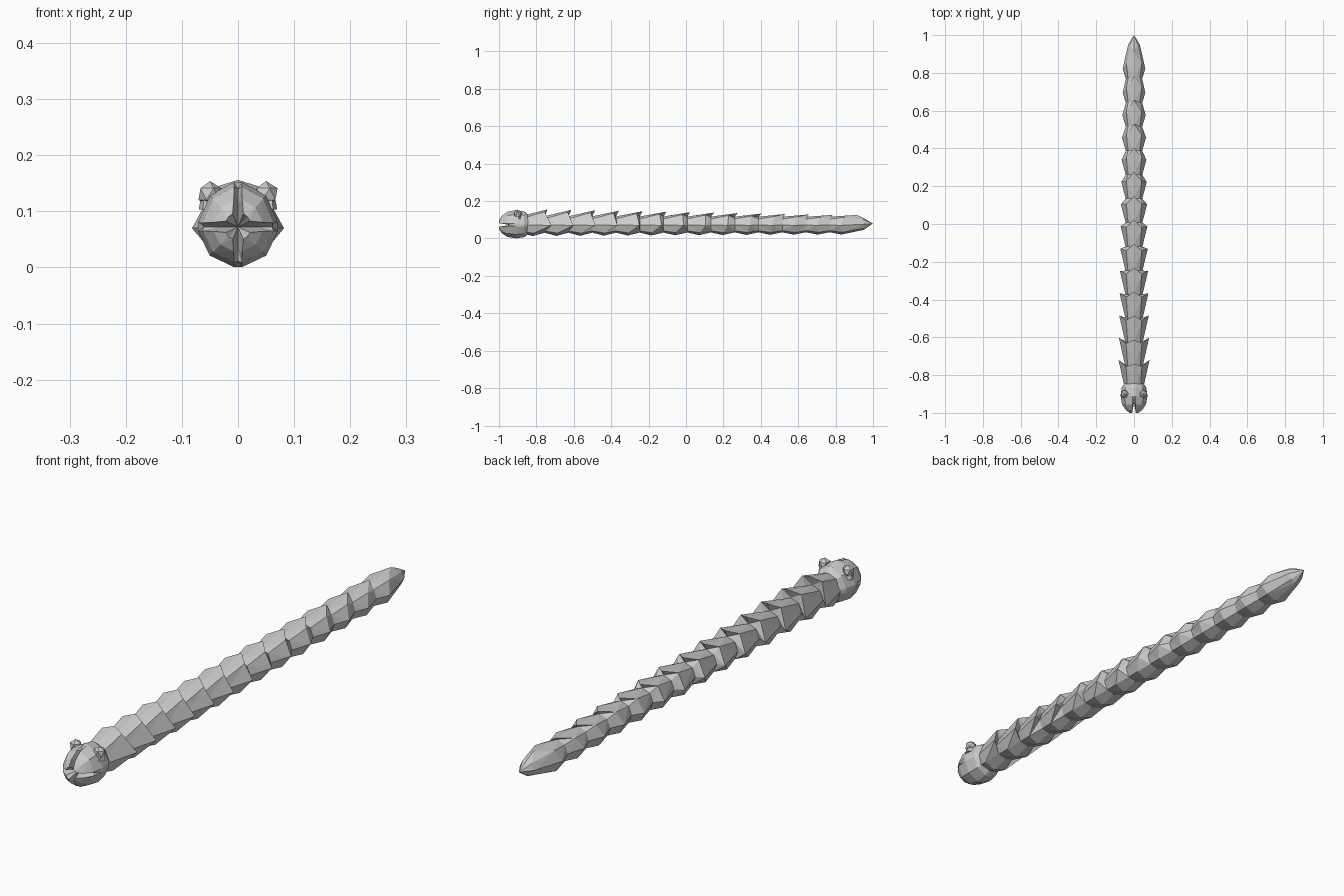
import bpy, bmesh, math

if "Cube" in bpy.data.objects:
    bpy.data.objects.remove(bpy.data.objects["Cube"])

grey = bpy.data.materials.new("stone grey")
grey.diffuse_color = (0.6, 0.6, 0.6, 1)
grey.use_nodes = True
grey.node_tree.nodes["Principled BSDF"].inputs["Base Color"].default_value = grey.diffuse_color


def lerp(a, b, t):
    return a + (b - a) * t


def loft(name, rings, start=None, end=None):
    """Skin closed rings of points, closing each end with a fan to a point."""
    bm = bmesh.new()
    loops = [[bm.verts.new(p) for p in ring] for ring in rings]
    n = len(loops[0])
    for a, b in zip(loops, loops[1:]):
        for k in range(n):
            j = (k + 1) % n
            bm.faces.new((a[k], a[j], b[j], b[k]))
    for loop, tip in ((loops[0], start), (loops[-1], end)):
        v = bm.verts.new(tip)
        for k in range(n):
            bm.faces.new((v, loop[k], loop[(k + 1) % n]))
    bmesh.ops.triangulate(bm, faces=[f for f in bm.faces if len(f.verts) > 3])
    bmesh.ops.recalc_face_normals(bm, faces=bm.faces)
    me = bpy.data.meshes.new(name)
    bm.to_mesh(me)
    bm.free()
    me.materials.append(grey)
    ob = bpy.data.objects.new(name, me)
    bpy.context.collection.objects.link(ob)
    return ob


def half_ring(top, upper, side, lower, bottom):
    """Eight-point ring from its right half, mirrored to the left."""
    half = [top, upper, side, lower, bottom]
    return half + [(-x, y, z) for x, y, z in (lower, side, upper)]


def neck(y, t):
    r, c = lerp(0.046, 0.043, t), 0.073
    d = r * 0.72
    return half_ring((0, y, c + r), (d, y, c + d), (r, y, c),
                     (d, y, c - d), (0, y, c - r * 0.92))


def collar(y, t):
    """Flared plate edge: swept spikes near the head, soft near the tail."""
    side_y = y + lerp(0.02, -0.09, t)
    return half_ring((0, y, lerp(0.156, 0.126, t)),
                     (lerp(0.042, 0.04, t), y + lerp(-0.015, -0.065, t), lerp(0.143, 0.113, t)),
                     (lerp(0.082, 0.06, t), side_y, 0.07),
                     (lerp(0.047, 0.042, t), y - 0.075, lerp(0.028, 0.033, t)),
                     (0, y - 0.08, lerp(0.013, 0.021, t)))


# Body: thirteen overlapping plates and the tail
STEP, FIRST, COUNT = 0.127, -0.74, 13
rings = []
for i in range(COUNT + 1):
    t = min(i / (COUNT - 1), 1)
    tip_y = FIRST + STEP * i
    rings += [neck(tip_y - STEP - 0.015, t), collar(tip_y, t)]
rings.append(half_ring((0, 0.95, 0.109), (0.02, 0.95, 0.1), (0.031, 0.95, 0.076),
                       (0.02, 0.95, 0.055), (0, 0.95, 0.046)))
loft("body", rings, (0, -0.88, 0.073), (0, 1.0, 0.08))


# Head: rounded shell opening in four petals around a cross-shaped mouth
def head_ring(y, r, edge, groove_y=None, groove_r=None):
    pts = []
    for q in range(4):
        for a, kind in ((0, "groove"), (edge, "petal"), (45, "petal"), (90 - edge, "petal")):
            ang = math.radians(q * 90 + a)
            g = kind == "groove" and groove_y is not None
            rr, yy = (groove_r, groove_y) if g else (r, y)
            s = math.sin(ang)
            pts.append((rr * math.cos(ang) * 0.98, yy, 0.072 + rr * s * (1.1 if s > 0 else 0.98)))
    return pts


loft("head", [
    head_ring(-0.845, 0.052, 8),
    head_ring(-0.865, 0.066, 7),
    head_ring(-0.91, 0.073, 6),
    head_ring(-0.955, 0.065, 6, -0.945, 0.062),
    head_ring(-0.985, 0.045, 10, -0.945, 0.04),
    head_ring(-1.0, 0.024, 24, -0.945, 0.014),
], (0, -0.845, 0.073), (0, -0.945, 0.072))

# Eyes: small faceted balls on short stalks
for side, label in ((1, "right"), (-1, "left")):
    bpy.ops.mesh.primitive_ico_sphere_add(subdivisions=1, radius=0.023,
                                          location=(side * 0.05, -0.9, 0.131))
    eye = bpy.context.object
    eye.name = label + "_eye"
    eye.data.materials.append(grey)
    bpy.ops.mesh.primitive_cone_add(vertices=5, radius1=0.02, radius2=0.014, depth=0.03,
                                    location=(side * 0.051, -0.9, 0.118))
    stalk = bpy.context.object
    stalk.name = label + "_eye_stalk"
    stalk.data.materials.append(grey)
